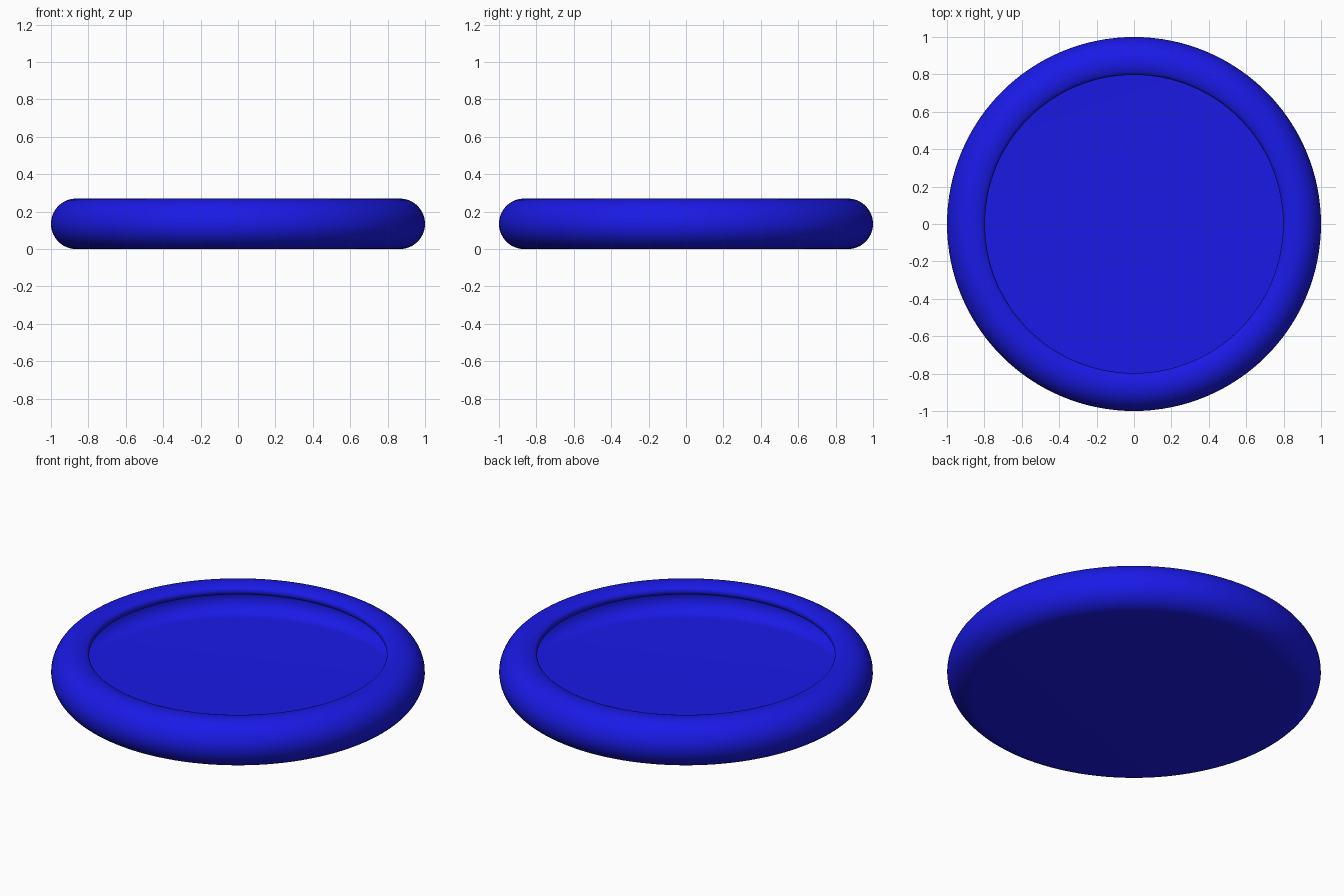
import bpy, bmesh, math

if "Cube" in bpy.data.objects:
    bpy.data.objects.remove(bpy.data.objects["Cube"])

R, C, T = 0.135, 0.865, 0.05      # rim roll radius, roll centre, wall thickness
END = 113                         # angle where the curled lip ends


def arc(cx, cz, r, a0, a1, n):
    return [(cx + r * math.cos(math.radians(a0 + (a1 - a0) * i / n)),
             cz + r * math.sin(math.radians(a0 + (a1 - a0) * i / n)))
            for i in range(n + 1)]


# Wall section: base, outer roll, rounded lip, hollow inner roll, floor
mid = R - T / 2
lip_x = C + mid * math.cos(math.radians(END))
lip_z = R + mid * math.sin(math.radians(END))
profile = [(0, 0)] + arc(C, R, R, -90, END, 28)
profile += arc(lip_x, lip_z, T / 2, END, END + 180, 10)[1:-1]
profile += arc(C, R, R - T, END, -90, 24) + [(0, T)]

# Spin the section into the dish
bm = bmesh.new()
verts = [bm.verts.new((x, 0, z)) for x, z in profile]
edges = [bm.edges.new(p) for p in zip(verts, verts[1:])]
bmesh.ops.spin(bm, geom=verts + edges, cent=(0, 0, 0), axis=(0, 0, 1),
               angle=math.tau, steps=128, use_duplicate=False)
bmesh.ops.remove_doubles(bm, verts=bm.verts, dist=0.0005)
bmesh.ops.recalc_face_normals(bm, faces=bm.faces)
mesh = bpy.data.meshes.new("rolled_rim_dish")
bm.to_mesh(mesh)
bm.free()

dish = bpy.data.objects.new("rolled_rim_dish", mesh)
bpy.context.collection.objects.link(dish)
bpy.context.view_layer.objects.active = dish
dish.select_set(True)
bpy.ops.object.shade_smooth_by_angle(angle=math.radians(40))

# Blue plastic
blue = bpy.data.materials.new("blue")
blue.diffuse_color = (0.01, 0.01, 0.8, 1)
blue.use_nodes = True
blue.node_tree.nodes["Principled BSDF"].inputs["Base Color"].default_value = blue.diffuse_color
mesh.materials.append(blue)
